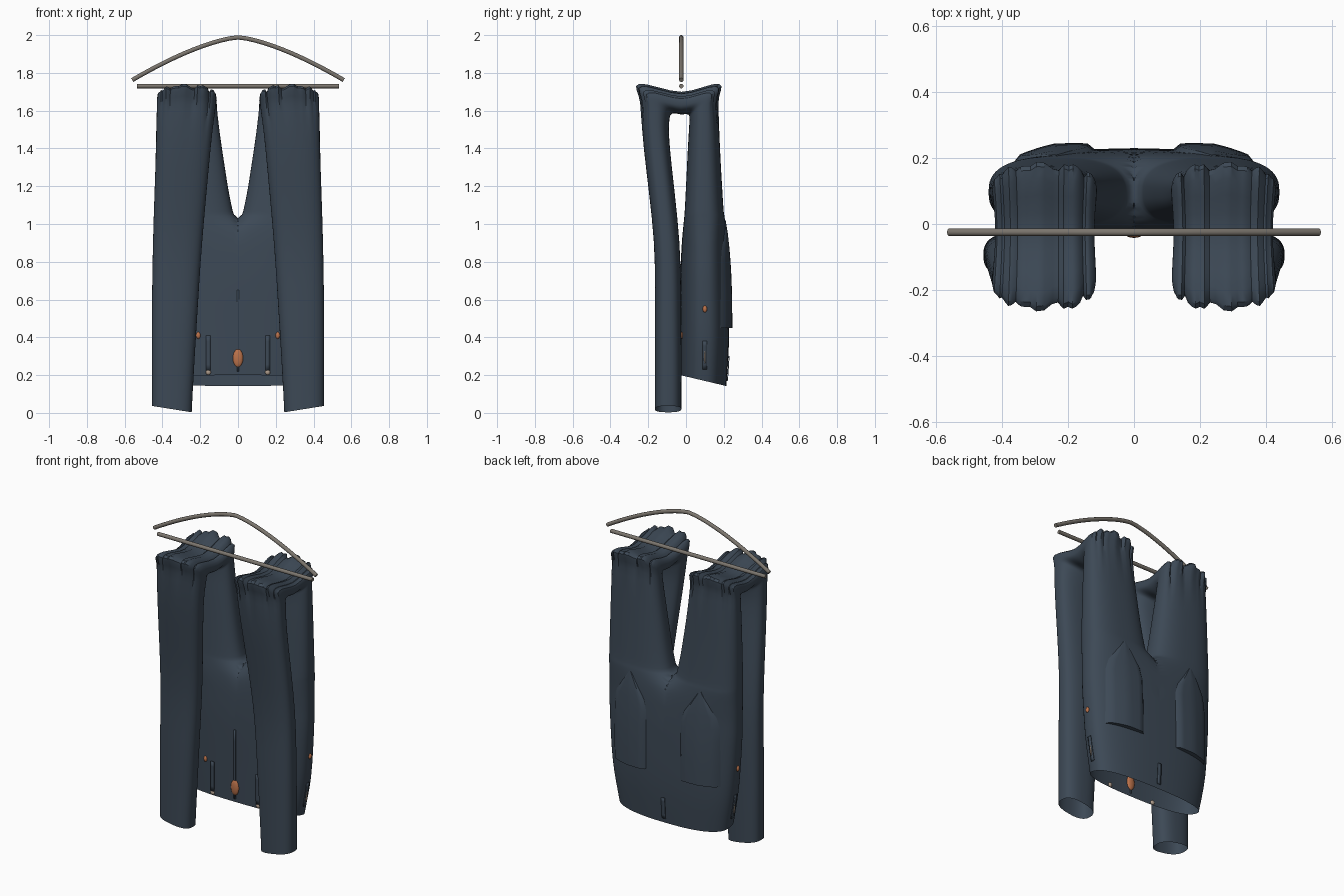
import bpy, bmesh, math
from mathutils import Vector
from mathutils.bvhtree import BVHTree

if "Cube" in bpy.data.objects:
    bpy.data.objects.remove(bpy.data.objects["Cube"])


def material(name, col):
    m = bpy.data.materials.new(name)
    m.diffuse_color = (*col, 1)
    m.use_nodes = True
    m.node_tree.nodes["Principled BSDF"].inputs["Base Color"].default_value = m.diffuse_color
    return m


DENIM = material("dark denim", (0.046, 0.066, 0.092))
METAL = material("warm grey metal", (0.20, 0.18, 0.155))
COPPER = material("copper", (0.50, 0.17, 0.07))
BEIGE = material("pale rivet", (0.42, 0.33, 0.26))


def add(name, bm, mat, mirror=False, thick=0, angle=40):
    me = bpy.data.meshes.new(name)
    bm.to_mesh(me)
    ob = bpy.data.objects.new(name, me)
    bpy.context.collection.objects.link(ob)
    me.materials.append(mat)
    bpy.ops.object.select_all(action='DESELECT')
    bpy.context.view_layer.objects.active = ob
    ob.select_set(True)
    bpy.ops.object.shade_smooth_by_angle(angle=math.radians(angle))
    if thick:
        ob.modifiers.new("thickness", 'SOLIDIFY').thickness = thick
    if mirror:
        m = ob.modifiers.new("mirror", 'MIRROR')
        m.merge_threshold = 0.0005
    return ob


# One trouser half, lofted from front hem, over the bar, down to the waist.
# Station: inner y,z / outer y,z / inner x, outer x
ST = [
    (-.025, .02, -.165, .02, .245, .455),
    (-.025, .45, -.165, .45, .220, .456),
    (-.035, .90, -.170, .90, .190, .450),
    (-.085, 1.40, -.223, 1.40, .145, .434),
    (-.088, 1.55, -.243, 1.64, .122, .430),
    (-.070, 1.585, -.250, 1.742, .115, .428),
    (-.025, 1.58, -.025, 1.700, .120, .420),
    (.010, 1.58, .175, 1.742, .113, .428),
    (.018, 1.55, .172, 1.64, .110, .430),
    (.010, 1.40, .180, 1.40, .085, .435),
    (-.005, 1.10, .197, 1.10, .035, .440),
    (-.010, 1.03, .205, 1.03, -.005, .440),
    (-.018, .95, .213, .95, -.17, .440),
    (-.025, .85, .220, .85, -.37, .440),
    (-.030, .70, .226, .70, -.45, .437),
    (-.030, .42, .228, .39, -.45, .415),
    (-.030, .20, .214, .142, -.40, .375),
]
N, SUB = 64, 4


def spline(i, t):
    p = [ST[max(0, min(len(ST) - 1, i + k))] for k in (-1, 0, 1, 2)]
    return [b + .5 * t * (c - a + t * (2*a - 5*b + 4*c - d + t * (3*(b - c) + d - a)))
            for a, b, c, d in zip(*p)]


def spow(v, e):
    return math.copysign(abs(v) ** e, v)


def ring(s):
    iy, iz, oy, oz, xi, xo = s
    xc = max(0, (xi + xo) / 2)
    pleat = .42 * (max(0, oz - 1.4) / .34) ** 2          # creases grow towards the fold
    slant = .2 * max(0, 1 - oz / .1) if oy < -.1 else 0   # slanted hem
    pts = []
    for k in range(N):
        a = 2 * math.pi * k / N
        c, q = spow(math.cos(a), .8), spow(math.sin(a), .75)
        x = xc + c * (xo - xc if c > 0 else xc - xi)
        if q > 0:   # zigzag creases on the outside of the fold
            tri = abs((k % 6) - 3) / 3
            q *= 1 - pleat * tri * (.6 + .4 * math.sin(k * 1.9))
        f = (q + 1) / 2
        z = iz + (oz - iz) * f + slant * (x - xc)
        pts.append((max(x, 0), iy + (oy - iy) * f, min(max(z, 0), 1.75)))
    return pts


bm = bmesh.new()
rows = [ring(spline(i, j / SUB)) for i in range(len(ST) - 1) for j in range(SUB)] + [ring(ST[-1])]
vr = [[bm.verts.new(p) for p in r] for r in rows]
for r0, r1 in zip(vr, vr[1:]):
    for k in range(N):
        q = [r0[k], r0[(k + 1) % N], r1[(k + 1) % N], r1[k]]
        if max(v.co.x for v in q) > 1e-5:      # the two halves open into each other
            bm.faces.new(q)
bmesh.ops.delete(bm, geom=[v for v in bm.verts if not v.link_faces], context='VERTS')
bmesh.ops.recalc_face_normals(bm, faces=bm.faces)
tree = BVHTree.FromBMesh(bm)
add("folded_trousers", bm, DENIM, mirror=True, angle=35)


def hit(p, d):
    return tree.ray_cast(Vector(p), Vector(d))[0] or Vector(p)


FRONT = lambda x, z: (hit((max(x, .002), -.4, z), (0, 1, 0)), Vector((0, -1, 0)))
BACK = lambda x, z: (hit((max(x, .002), .6, z), (0, -1, 0)), Vector((0, 1, 0)))
SIDE = lambda y, z: (hit((1, y, z), (-1, 0, 0)), Vector((1, 0, 0)))


def grid(bm, pts):
    v = [[bm.verts.new(p) for p in r] for r in pts]
    for a, b in zip(v, v[1:]):
        for k in range(len(a) - 1):
            bm.faces.new((a[k], a[k + 1], b[k + 1], b[k]))
    bmesh.ops.recalc_face_normals(bm, faces=bm.faces)


# Back pockets: pointed patches bulging off the seat, mouth at the lower edge
bm = bmesh.new()
pts = []
for i in range(10):
    t = max(0, i - 1) / 8
    z = .45 + .57 * t
    lift = -.004 if i == 0 else .004 + .024 * (1 - t ** 3)
    w = 1 if z < .85 else max(.04, (1.03 - z) / .18)
    row = []
    for k in range(11):
        u = k / 5 - 1
        p, n = BACK(.243 + .128 * u * w, z)
        row.append(p + n * (-.004 if k in (0, 10) else lift * (1 - .4 * abs(u))))
    pts.append(row)
grid(bm, pts)
add("back_pocket", bm, DENIM, mirror=True)


# Belt loops and the fly seam: thin strips laid on the cloth
def strip(name, face, u, z0, z1, w, lift, mirror=True):
    bm = bmesh.new()
    pts = []
    for i in range(7):
        z = z0 + (z1 - z0) * i / 6
        row = []
        for du in (-w / 2, w / 2):
            p, n = face(u + du, z)
            if not mirror:
                p.x = u + du
            row.append(p + n * lift)
        pts.append(row)
    grid(bm, pts)
    add(name, bm, DENIM, mirror=mirror, thick=.005)


strip("front_belt_loop", FRONT, .157, .225, .41, .024, .006)
strip("side_belt_loop", SIDE, .10, .23, .38, .024, .006)
strip("back_belt_loop", BACK, 0, .17, .30, .024, .006, mirror=False)
strip("fly_seam", FRONT, 0, .22, .65, .012, .004, mirror=False)


# Button and rivets
def stud(name, p, size, mat, mirror=True):
    bm = bmesh.new()
    bmesh.ops.create_uvsphere(bm, u_segments=16, v_segments=10, radius=1)
    bmesh.ops.scale(bm, vec=size, verts=bm.verts)
    bmesh.ops.translate(bm, vec=p, verts=bm.verts)
    add(name, bm, mat, mirror=mirror)


stud("fly_button", FRONT(0, .29)[0] * Vector((0, 1, 1)), (.027, .012, .048), COPPER, False)
stud("front_pocket_rivet", FRONT(.21, .41)[0], (.012, .01, .018), COPPER)
stud("side_pocket_rivet", SIDE(.10, .55)[0], (.01, .012, .018), COPPER)
stud("front_loop_rivet", FRONT(.157, .215)[0], (.014, .01, .014), BEIGE)
stud("side_loop_rivet", SIDE(.10, .31)[0], (.009, .005, .05), BEIGE)


# Hanger: straight bar and bowed arm
def tube(name, pts, r):
    cu = bpy.data.curves.new(name, 'CURVE')
    cu.dimensions = '3D'
    cu.bevel_depth, cu.bevel_resolution, cu.use_fill_caps = r, 3, True
    sp = cu.splines.new('POLY')
    sp.points.add(len(pts) - 1)
    for q, (x, z) in zip(sp.points, pts):
        q.co = (x, -.025, z, 1)
    ob = bpy.data.objects.new(name, cu)
    bpy.context.collection.objects.link(ob)
    cu.materials.append(METAL)


bow = [.56 * k / 12 for k in range(-12, 13)]
tube("hanger_arm", [(x, 1.988 - .226 * abs(x / .56) ** 1.45) for x in bow], .012)
tube("hanger_bar", [(-.535, 1.73), (.535, 1.73)], .012)
